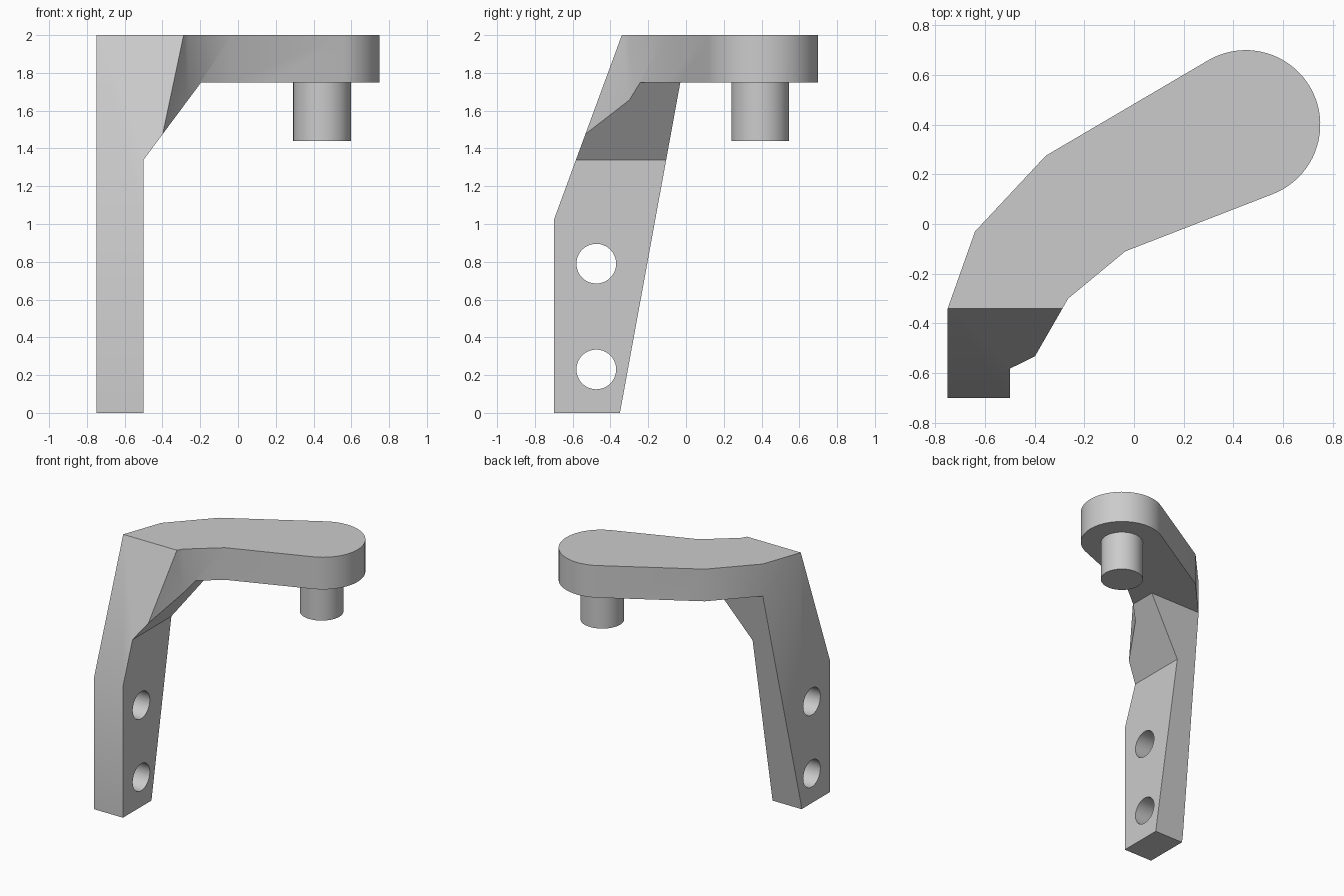
import bpy, bmesh, math
from mathutils import Vector

if "Cube" in bpy.data.objects:
    bpy.data.objects.remove(bpy.data.objects["Cube"])

grey = bpy.data.materials.new("light_grey")
grey.use_nodes = True
grey.diffuse_color = (0.6, 0.6, 0.6, 1)
grey.node_tree.nodes["Principled BSDF"].inputs["Base Color"].default_value = (0.6, 0.6, 0.6, 1)


def prism(name, outline, to_3d, direction):
    """Extrude an outline, placed by to_3d, along direction."""
    bm = bmesh.new()
    face = bm.faces.new([bm.verts.new(to_3d(a, b)) for a, b in outline])
    new = bmesh.ops.extrude_face_region(bm, geom=[face])["geom"]
    bmesh.ops.translate(bm, vec=Vector(direction),
                        verts=[v for v in new if isinstance(v, bmesh.types.BMVert)])
    bmesh.ops.recalc_face_normals(bm, faces=bm.faces)
    mesh = bpy.data.meshes.new(name)
    bm.to_mesh(mesh)
    bm.free()
    mesh.materials.append(grey)
    obj = bpy.data.objects.new(name, mesh)
    bpy.context.collection.objects.link(obj)
    return obj


def circle(cx, cy, r, start=0, end=360, steps=64):
    angles = [math.radians(start + (end - start) * i / steps) for i in range(steps + 1)]
    if end - start == 360:
        angles.pop()
    return [(cx + r * math.cos(t), cy + r * math.sin(t)) for t in angles]


def activate(obj):
    bpy.ops.object.select_all(action="DESELECT")
    obj.select_set(True)
    bpy.context.view_layer.objects.active = obj


def cut(obj, cutter, operation):
    mod = obj.modifiers.new(operation, "BOOLEAN")
    mod.operation, mod.object, mod.solver = operation, cutter, "EXACT"
    activate(obj)
    bpy.ops.object.modifier_apply(modifier=mod.name)
    bpy.data.objects.remove(cutter)


# Bracket: plan outline with a rounded end, trimmed by side and front profiles
plan = [(-0.75, -0.70), (-0.495, -0.70), (-0.265, -0.30), (-0.035, -0.11)]
plan += circle(0.45, 0.40, 0.30, -69, 120, 40)
plan += [(-0.355, 0.275), (-0.64, -0.03), (-0.75, -0.34)]
bracket = prism("bracket_arm", plan, lambda x, y: (x, y, 0), (0, 0, 2))

side = [(-0.9, -0.1), (-0.368, -0.1), (-0.03, 1.75), (0.9, 1.75), (0.9, 2.1),
        (-0.303, 2.1), (-0.737, 0.92), (-0.9, 0.92)]
front = [(-1, -0.1), (-0.5, -0.1), (-0.5, 1.34), (-0.195, 1.75), (1, 1.75),
         (1, 2.1), (-1, 2.1)]
cut(bracket, prism("side_trim", side, lambda y, z: (-1, y, z), (2, 0, 0)), "INTERSECT")
cut(bracket, prism("front_trim", front, lambda x, z: (x, -1, z), (0, 2, 0)), "INTERSECT")

# Two bolt holes through the leg
for z in (0.23, 0.79):
    hole = prism("bolt_hole", circle(-0.475, z, 0.105), lambda y, h: (-1, y, h), (0.8, 0, 0))
    cut(bracket, hole, "DIFFERENCE")

# Round peg under the rounded end
peg = prism("peg", circle(0.445, 0.393, 0.153), lambda x, y: (x, y, 1.44), (0, 0, 0.33))

for obj in (bracket, peg):
    activate(obj)
    bpy.ops.object.shade_smooth_by_angle(angle=math.radians(30))
